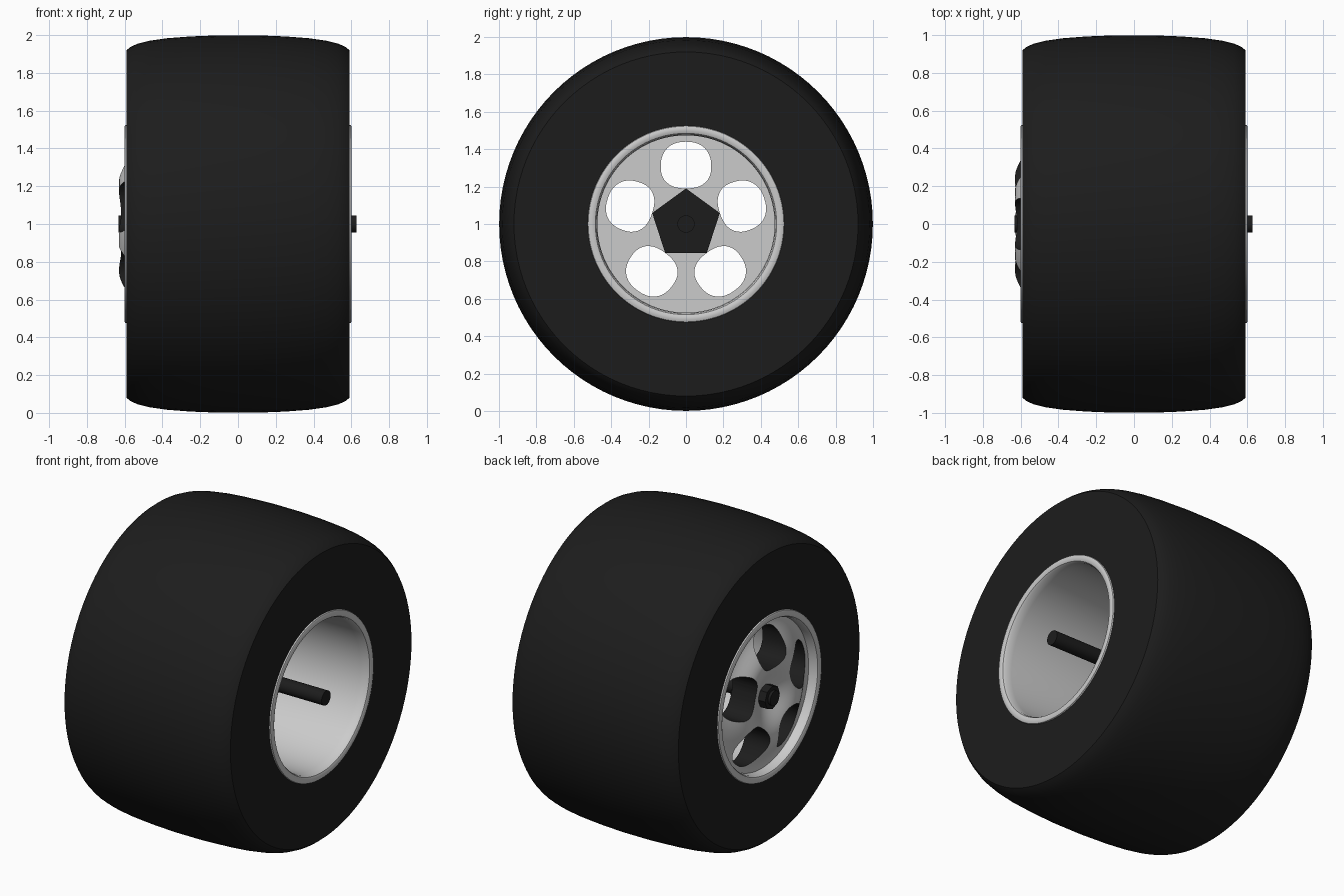
import bpy, bmesh, math
from math import sin, cos, pi

if "Cube" in bpy.data.objects:
    bpy.data.objects.remove(bpy.data.objects["Cube"])

CZ = 1.0  # axle height


def material(name, c):
    m = bpy.data.materials.new(name)
    m.diffuse_color = (*c, 1)
    m.use_nodes = True
    m.node_tree.nodes["Principled BSDF"].inputs["Base Color"].default_value = m.diffuse_color
    return m


rubber = material("rubber", (0.012, 0.012, 0.012))
dark = material("dark_metal", (0.012, 0.012, 0.012))
metal = material("light_metal", (0.8, 0.8, 0.8))


def finish(name, bm, mat, angle=32):
    bmesh.ops.remove_doubles(bm, verts=bm.verts, dist=1e-5)
    bmesh.ops.recalc_face_normals(bm, faces=bm.faces)
    me = bpy.data.meshes.new(name)
    bm.to_mesh(me)
    bm.free()
    ob = bpy.data.objects.new(name, me)
    bpy.context.collection.objects.link(ob)
    me.materials.append(mat)
    smooth(ob, angle)
    return ob


def smooth(ob, angle=32):
    bpy.ops.object.select_all(action='DESELECT')
    ob.select_set(True)
    bpy.context.view_layer.objects.active = ob
    bpy.ops.object.shade_smooth_by_angle(angle=math.radians(angle))


def lathe(name, profile, mat, closed=True, seg=96):
    """Spin (x, radius) points around the axle line."""
    bm = bmesh.new()
    rings = [[bm.verts.new((x, r * sin(2 * pi * i / seg), CZ + r * cos(2 * pi * i / seg)))
              for i in range(seg)] for x, r in profile]
    n = len(rings)
    for k in range(n if closed else n - 1):
        a, b = rings[k], rings[(k + 1) % n]
        for i in range(seg):
            j = (i + 1) % seg
            bm.faces.new((a[i], a[j], b[j], b[i]))
    return finish(name, bm, mat)


def prism(name, outline, x0, x1, mat):
    """Extrude a (y, z) outline along x."""
    bm = bmesh.new()
    a, b = ([bm.verts.new((x, y, CZ + z)) for y, z in outline] for x in (x0, x1))
    bm.faces.new(a)
    bm.faces.new(b)
    for i in range(len(a)):
        j = (i + 1) % len(a)
        bm.faces.new((a[i], a[j], b[j], b[i]))
    return finish(name, bm, mat)


def ngon(n, r):
    return [(r * sin(2 * pi * i / n), r * cos(2 * pi * i / n)) for i in range(n)]


# Tyre: flat sidewalls, crowned tread
half = [(0.59, 0.515), (0.59, 0.92), (0.57, 0.937), (0.53, 0.955), (0.47, 0.97),
        (0.38, 0.983), (0.25, 0.993), (0.1, 0.999)]
lathe("tyre", half + [(-x, r) for x, r in reversed(half)], rubber)

# Rim: barrel with a rounded lip at each end
lip = [(0.54, 0.474), (0.585, 0.478), (0.597, 0.485), (0.602, 0.497),
       (0.602, 0.512), (0.598, 0.523), (0.588, 0.526), (0.57, 0.518)]
lathe("rim", lip + [(-x, r) for x, r in reversed(lip)], metal)

# Wheel face: dished disc with a raised ring around the hub, flat behind
R, PEAK = 0.476, 0.25
front = []
for i in range(25):
    r = R * i / 24
    if r < PEAK:
        x = -0.63 + 0.08 * cos(pi * r / (2 * PEAK)) ** 2
    else:
        x = -0.63 + 0.09 * sin(pi / 2 * (r - PEAK) / (R - PEAK)) ** 2
    front.append((x, r))
face = lathe("wheel_face", front + [(-0.45, R), (-0.45, 0)], metal, closed=False)

# Five rounded openings with dark walls
for k in range(5):
    a = 2 * pi * k / 5
    outline = []
    for i in range(40):
        t = 2 * pi * i / 40
        u = math.copysign(abs(cos(t)) ** 0.85, cos(t))
        v = math.copysign(abs(sin(t)) ** 0.85, sin(t))
        y, z = 0.135 * u * (1 - 0.04 * v), 0.315 + 0.125 * v
        outline.append((y * cos(a) + z * sin(a), z * cos(a) - y * sin(a)))
    cutter = prism("opening_cutter", outline, -0.8, -0.3, dark)
    cutter.hide_render = True
    mod = face.modifiers.new("opening", 'BOOLEAN')
    mod.operation, mod.solver, mod.object = 'DIFFERENCE', 'EXACT', cutter
    mod.material_mode = 'TRANSFER'
    bpy.context.view_layer.objects.active = face
    bpy.ops.object.modifier_apply(modifier=mod.name)
    bpy.data.objects.remove(cutter)
smooth(face)

# Hub plate, axle and nut
prism("hub_plate", ngon(5, 0.19), -0.5, -0.44, dark)
prism("axle", ngon(32, 0.046), -0.632, 0.627, dark)
prism("axle_nut", ngon(8, 0.075), -0.615, -0.5, dark)
